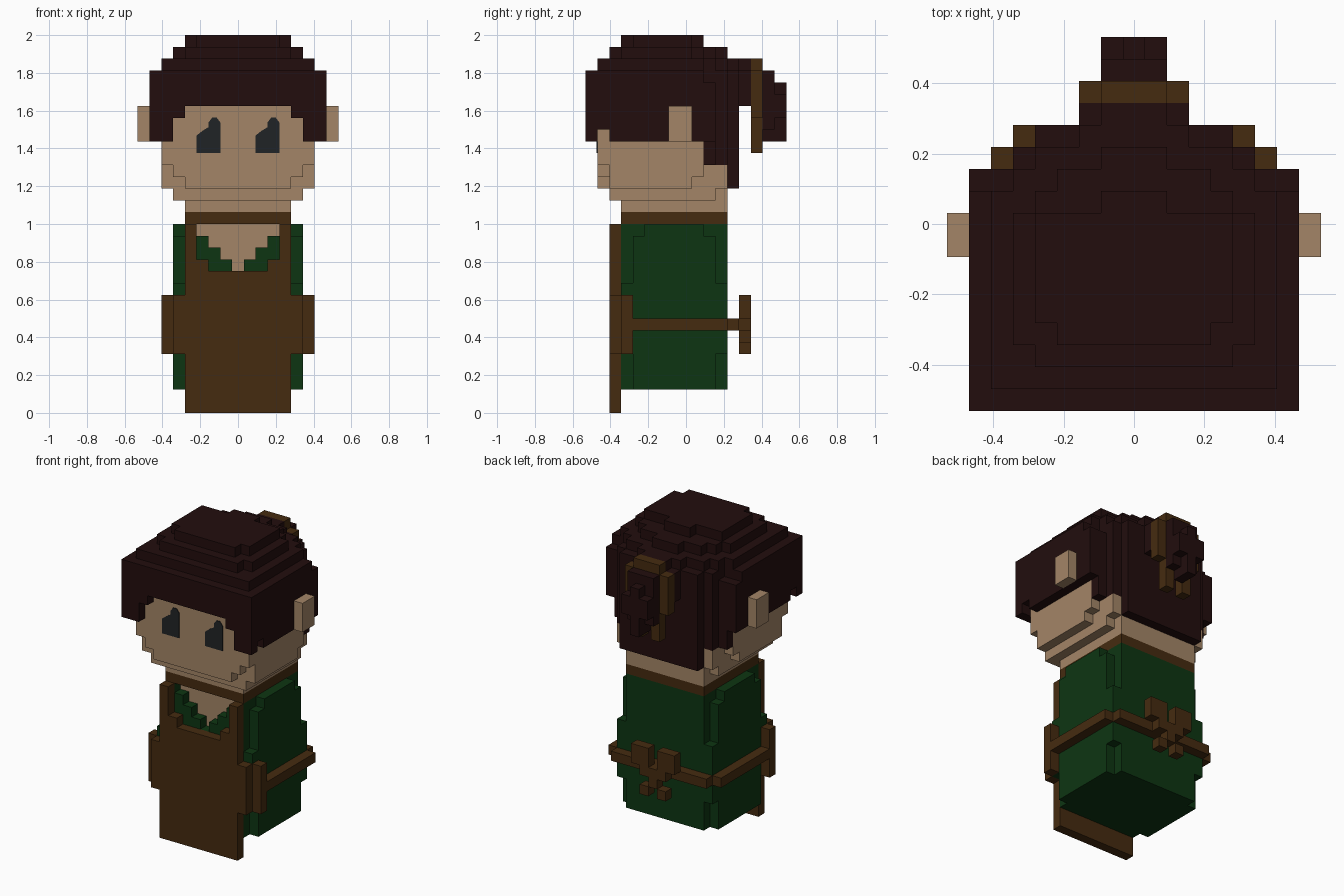
import bpy, bmesh
from mathutils import Vector

cube = bpy.data.objects.get("Cube")
if cube:
    bpy.data.objects.remove(cube)

U = 2 / 32          # edge length of one block
cells = {}          # block position -> part name


def material(name, rgb):
    m = bpy.data.materials.new(name)
    m.use_nodes = True
    m.diffuse_color = (*rgb, 1)
    bsdf = m.node_tree.nodes["Principled BSDF"]
    bsdf.inputs["Base Color"].default_value = (*rgb, 1)
    bsdf.inputs["Roughness"].default_value = 0.9
    return m


skin = material("skin", (0.37, 0.235, 0.135))
dark_hair = material("dark_hair", (0.016, 0.004, 0.004))
leather = material("brown_leather", (0.06, 0.024, 0.005))
cloth = material("green_cloth", (0.004, 0.036, 0.006))
eye_dark = material("eye_dark", (0.0144, 0.0176, 0.0194))


def box(part, xs, ys, zs):
    """Fill an inclusive range of blocks; part None carves them away."""
    for x in range(xs[0], xs[1] + 1):
        for y in range(ys[0], ys[1] + 1):
            for z in range(zs[0], zs[1] + 1):
                if part:
                    cells[x, y, z] = part
                else:
                    cells.pop((x, y, z), None)


def wide(part, half, ys, zs):
    box(part, (-half, half), ys, zs)


def pair(part, xs, ys, zs):
    box(part, xs, ys, zs)
    box(part, (-xs[1], -xs[0]), ys, zs)


# Tunic: notched corners above and below the waist
wide("tunic", 4, (-5, 3), (2, 15))
wide("tunic", 5, (-4, 2), (2, 14))
wide("tunic", 5, (-3, 1), (15, 15))
wide("tunic", 5, (-5, 3), (5, 10))

# Stepped neckline showing the chest
for half, z in ((0, 12), (1, 13), (2, 14), (3, 15)):
    wide(None, half, (-5, -5), (z, z))
    wide("chest", half, (-4, -4), (z, z))
wide("collar", 4, (-5, 3), (16, 16))

# Apron with straps and side flaps
wide("apron", 4, (-6, -6), (0, 11))
pair("apron", (3, 4), (-6, -6), (12, 12))
pair("apron", (4, 4), (-6, -6), (13, 15))
pair("apron", (5, 5), (-6, -6), (5, 9))
pair("apron", (6, 6), (-5, -5), (5, 9))

# Belt and the bow behind
pair("belt", (6, 6), (-4, 3), (7, 7))
wide("belt", 5, (4, 4), (7, 7))
pair("bow", (1, 2), (5, 5), (8, 9))
wide("bow", 1, (5, 5), (7, 7))
wide("bow", 0, (5, 5), (6, 6))
pair("bow", (1, 1), (5, 5), (5, 5))

# Head: neck, jaw, cheeks and face
wide("head", 4, (-5, 3), (17, 17))
wide("head", 4, (-6, 3), (18, 18))
wide("head", 5, (-6, 2), (18, 18))
wide("head", 5, (-6, 3), (19, 20))
wide("head", 6, (-6, 0), (19, 19))
wide("head", 6, (-6, 1), (20, 20))
wide("head", 4, (-7, -7), (19, 19))
wide("head", 5, (-7, -7), (20, 20))
wide("head", 6, (-7, 1), (21, 23))
wide("head", 5, (-7, 1), (24, 26))

# Hair: crown layers as (half width, front, back, bottom, top)
for half, front, back, low, high in (
        (4, -4, 0, 31, 31), (3, -5, 0, 31, 31), (1, -5, 1, 31, 31),
        (5, -5, 0, 30, 30), (4, -6, 1, 30, 30), (3, -6, 2, 30, 30),
        (1, -6, 3, 30, 30),
        (6, -7, 1, 29, 29), (5, -7, 2, 29, 29), (4, -7, 3, 29, 29),
        (2, -7, 4, 29, 29),
        (7, -8, 1, 28, 28), (7, -8, 2, 26, 27), (5, -8, 3, 26, 28),
        (4, -8, 4, 26, 28)):
    wide("hair", half, (front, back), (low, high))
# Side locks, fringe corners and back of the hair
pair("hair", (6, 7), (-8, 2), (23, 25))
pair("hair", (5, 5), (-8, -8), (25, 25))
pair(None, (7, 7), (-7, -7), (23, 23))
pair("head", (6, 6), (-7, -7), (23, 23))
wide("hair", 6, (2, 2), (21, 25))
wide("hair", 5, (3, 3), (21, 25))
wide("hair", 4, (4, 4), (19, 25))

# Ears
pair("ears", (8, 8), (-1, 0), (23, 25))

# Ponytail pulled through a band
wide("ponytail", 2, (5, 5), (26, 28))
wide("ponytail", 1, (5, 5), (29, 29))
wide("ponytail", 1, (6, 6), (25, 28))
wide("ponytail", 1, (7, 7), (24, 28))
wide("ponytail", 0, (7, 7), (23, 23))
wide("ponytail", 1, (8, 8), (25, 26))
wide("ponytail", 0, (8, 8), (23, 27))
wide("hair_band", 1, (6, 6), (29, 29))
pair("hair_band", (2, 2), (6, 6), (25, 28))
pair("hair_band", (1, 1), (6, 6), (22, 24))


def build_part(name, mat):
    """Skin the exposed sides of a part's blocks and merge flat areas."""
    bm = bmesh.new()
    for cell, part in cells.items():
        if part != name:
            continue
        centre = Vector(cell) + Vector((0, 0, 0.5))
        for axis in range(3):
            for sign in (-1, 1):
                n = Vector((0, 0, 0))
                n[axis] = sign
                if tuple(int(a + b) for a, b in zip(cell, n)) in cells:
                    continue
                s = Vector((0, 0, 0))
                s[(axis + 1) % 3] = 0.5
                t = n.cross(s)
                mid = centre + n * 0.5
                corners = (mid - s - t, mid + s - t, mid + s + t, mid - s + t)
                bm.faces.new([bm.verts.new(c * U) for c in corners])
    bmesh.ops.remove_doubles(bm, verts=bm.verts, dist=0.001)
    bmesh.ops.dissolve_limit(bm, angle_limit=0.01, verts=bm.verts,
                             edges=bm.edges)
    finish(bm, name, mat)


def finish(bm, name, mat):
    mesh = bpy.data.meshes.new(name)
    bm.to_mesh(mesh)
    bm.free()
    mesh.materials.append(mat)
    bpy.context.collection.objects.link(bpy.data.objects.new(name, mesh))


for mat, names in ((skin, ("head", "chest", "ears")),
                   (dark_hair, ("hair", "ponytail")),
                   (leather, ("apron", "belt", "bow", "collar", "hair_band")),
                   (cloth, ("tunic",))):
    for name in names:
        build_part(name, mat)

# Eyes: thin plates with a raised, chamfered lash side
outline = ((0, 0), (2, 0), (2, 2.6), (1.7, 3), (1.3, 3), (1, 2.6),
           (1, 2.2), (0.5, 1.9), (0, 1.5))
for name, left in (("right_eye", -3.5), ("left_eye", 1.5)):
    bm = bmesh.new()
    face = bm.faces.new([bm.verts.new(((left + x) * U, -7.5 * U, (22 + z) * U))
                         for x, z in outline])
    ext = bmesh.ops.extrude_face_region(bm, geom=[face])
    front = [v for v in ext["geom"] if isinstance(v, bmesh.types.BMVert)]
    bmesh.ops.translate(bm, verts=front, vec=(0, -0.004, 0))
    bmesh.ops.recalc_face_normals(bm, faces=bm.faces)
    finish(bm, name, eye_dark)
